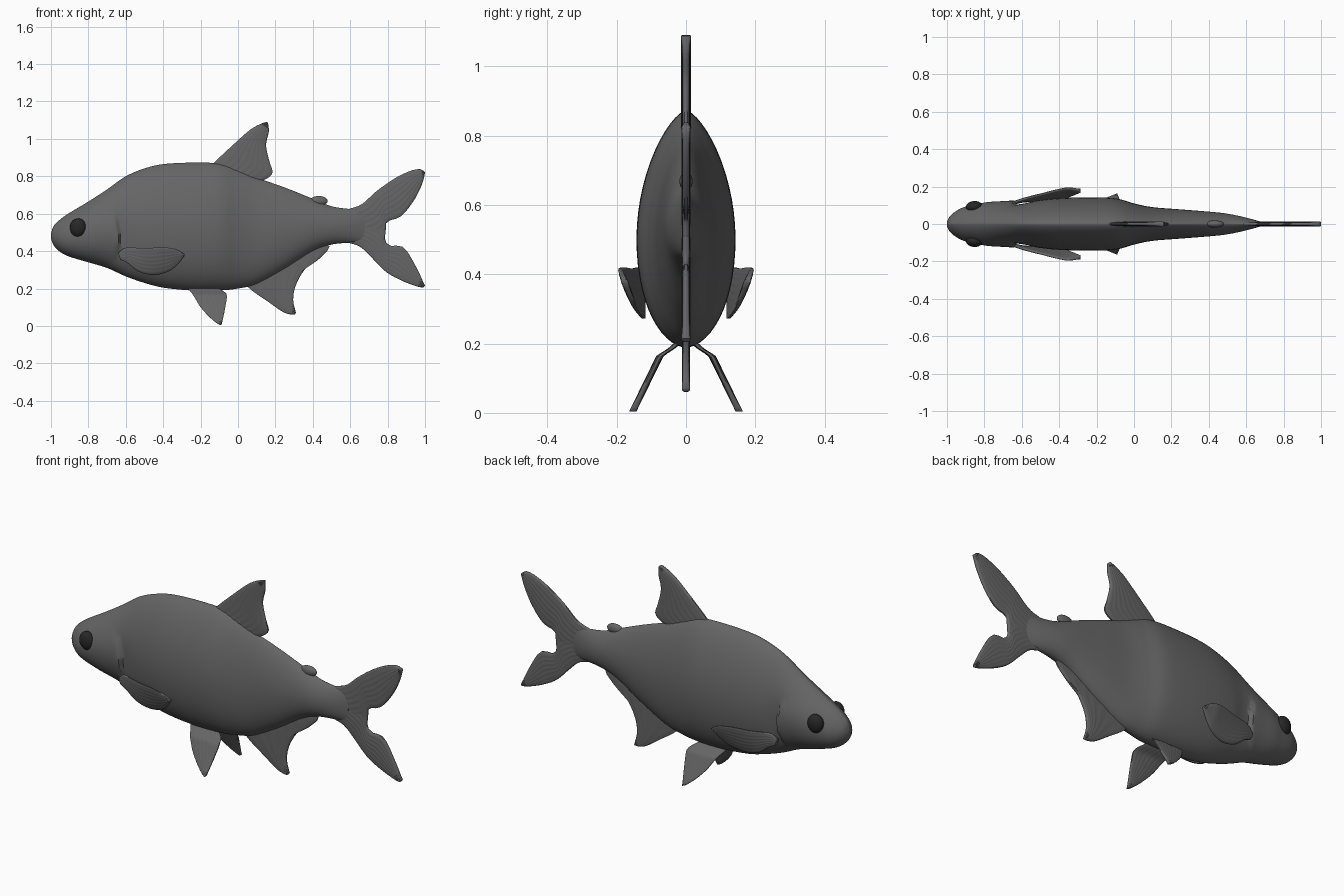
import bpy, bmesh, math
from mathutils import Vector

if "Cube" in bpy.data.objects:
    bpy.data.objects.remove(bpy.data.objects["Cube"], do_unlink=True)


def make_material(name, value):
    m = bpy.data.materials.new(name)
    m.use_nodes = True
    colour = (value, value, value, 1)
    m.diffuse_color = colour
    m.node_tree.nodes["Principled BSDF"].inputs["Base Color"].default_value = colour
    return m


SKIN = make_material("grey skin", 0.13)
EYE = make_material("dark eye", 0.02)


def spline(points, count):
    """Smooth curve through points, resampled evenly by distance."""
    pts = [Vector(p) for p in points]
    pts = [pts[0] * 2 - pts[1]] + pts + [pts[-1] * 2 - pts[-2]]
    dense = []
    for a, b, c, d in zip(pts, pts[1:], pts[2:], pts[3:]):
        for k in range(16):
            t = k / 16
            dense.append(0.5 * (2 * b + (c - a) * t + (2 * a - 5 * b + 4 * c - d) * t ** 2
                                + (3 * b - a - 3 * c + d) * t ** 3))
    dense.append(pts[-2])
    dist = [0]
    for a, b in zip(dense, dense[1:]):
        dist.append(dist[-1] + (b - a).length)
    result, j = [], 0
    for i in range(count):
        goal = dist[-1] * i / (count - 1)
        while j < len(dense) - 2 and dist[j + 1] < goal:
            j += 1
        f = (goal - dist[j]) / max(dist[j + 1] - dist[j], 1e-9)
        result.append(dense[j].lerp(dense[j + 1], f))
    return result


def loft(name, rings, material, angle=50):
    """Closed skin over a row of equal rings of points."""
    bm = bmesh.new()
    rows = [[bm.verts.new(p) for p in ring] for ring in rings]
    n = len(rows[0])
    for r, s in zip(rows, rows[1:]):
        for i in range(n):
            k = (i + 1) % n
            bm.faces.new((r[i], r[k], s[k], s[i]))
    bm.faces.new(rows[0])
    bm.faces.new(rows[-1])
    bmesh.ops.recalc_face_normals(bm, faces=bm.faces)
    mesh = bpy.data.meshes.new(name)
    bm.to_mesh(mesh)
    bm.free()
    obj = bpy.data.objects.new(name, mesh)
    bpy.context.collection.objects.link(obj)
    finish(obj, material, angle)
    return obj


def finish(obj, material, angle=50):
    obj.data.materials.append(material)
    bpy.ops.object.select_all(action="DESELECT")
    obj.select_set(True)
    bpy.context.view_layer.objects.active = obj
    bpy.ops.object.shade_smooth_by_angle(angle=math.radians(angle))


def fin(name, lead, trail, side=lambda x, z: 0, thick=0.013, rays=7, rows=22, cols=28):
    """Thin rayed blade between a leading and a trailing edge in the xz plane."""
    rings = []
    for a, b in zip(spline(lead, rows), spline(trail, rows)):
        front, back = [], []
        for i in range(cols + 1):
            v = i / cols
            p = a.lerp(b, v)
            ripple = 1 + 0.1 * math.sin(v * rays * math.tau)
            t = 0.004 + (thick - 0.004) * max(math.sin(math.pi * v), 0) ** 0.4 * ripple
            y = side(p.x, p.y)
            front.append((p.x, y - t, p.y))
            back.append((p.x, y + t, p.y))
        rings.append(front + back[::-1])
    return loft(name, rings, SKIN, 60)


# Body: x, belly height, back height, half width
stations = [
    (-1, .465, .495, .012), (-.985, .43, .535, .04), (-.95, .395, .57, .07),
    (-.9, .37, .605, .093), (-.8, .34, .665, .112), (-.7, .31, .73, .112),
    (-.6, .265, .80, .112), (-.5, .23, .842, .128), (-.4, .205, .865, .138),
    (-.25, .19, .873, .143), (-.1, .19, .868, .137), (0, .2, .835, .11),
    (.1, .225, .793, .09), (.25, .305, .74, .078), (.4, .40, .68, .066),
    (.5, .435, .64, .055), (.6, .445, .625, .034), (.68, .45, .62, .012)]
rings = []
for x, low, high, width in spline([Vector(s) for s in stations], 130):
    ring = []
    for i in range(56):
        a = math.tau * i / 56
        up = math.sin(a)
        z = (low + high) / 2 + (high - low) / 2 * (up - 0.09 * (1 - up * up))
        across = math.copysign(abs(math.cos(a)) ** (1.35 if up > 0 else 1.1), math.cos(a))
        # Gill cover: swells towards its curved rim, then steps down
        ahead = -.632 - 2.4 * (z - .47) ** 2 - x
        swell = 0
        if abs(z - .48) < .15:
            fade = math.cos((z - .48) / .15 * math.pi / 2)
            swell = fade * (.016 * max(0, 1 - ahead / .2) if ahead > 0
                            else -.008 * max(0, 1 + ahead / .1))
        ring.append((x, across * (width + swell), z))
    rings.append(ring)
loft("body", rings, SKIN, 60)

# Upright fins
fin("dorsal_fin",
    [(-.15, .85), (-.1, .90), (-.03, .965), (.06, 1.045), (.12, 1.08), (.152, 1.09)],
    [(.1, .77), (.15, .785), (.185, .82), (.168, .88), (.15, .965), (.165, 1.04), (.16, 1.088)],
    rays=8)
fin("anal_fin",
    [(.03, .23), (.08, .185), (.16, .13), (.24, .075), (.29, .06), (.305, .062)],
    [(.42, .44), (.49, .425), (.43, .355), (.36, .305), (.31, .22), (.295, .14), (.31, .07)],
    thick=.011)
fin("tail_upper_lobe",
    [(.58, .622), (.66, .65), (.74, .72), (.84, .79), (.93, .832), (.98, .838), (.995, .828)],
    [(.58, .47), (.7, .46), (.785, .49), (.795, .555), (.87, .585), (.94, .67), (.985, .76), (1, .82)],
    thick=.012)
fin("tail_lower_lobe",
    [(.58, .447), (.65, .425), (.71, .37), (.79, .29), (.88, .24), (.96, .21), (.99, .205)],
    [(.58, .57), (.7, .57), (.785, .53), (.785, .465), (.81, .43), (.885, .42), (.95, .32), (1, .215)],
    thick=.012)

# Small fleshy fin behind the dorsal fin
bpy.ops.mesh.primitive_uv_sphere_add(segments=24, ring_count=14, location=(.432, 0, .668))
adipose = bpy.context.object
adipose.name = "adipose_fin"
adipose.scale = (.047, .019, .027)
finish(adipose, SKIN)


def pelvic_spread(x, z):
    drop = max(0, .205 - z)
    return .02 + .045 * min(1, drop / .04) + .49 * max(0, drop - .02)


def pectoral_spread(x, z):
    reach = min(1, max(0, (x + .66) / .3))
    lift = min(1, max(0, (z - .27) / .15))
    return .105 + .022 * reach + .065 * lift ** .8 * reach ** .7


# Paired fins and eyes
for label, s in (("left", 1), ("right", -1)):
    fin(label + "_pelvic_fin",
        [(-.28, .215), (-.24, .165), (-.2, .1), (-.15, .045), (-.11, .012), (-.092, .004)],
        [(-.12, .21), (-.085, .19), (-.06, .165), (-.068, .1), (-.08, .04), (-.088, .006)],
        lambda x, z: s * pelvic_spread(x, z), thick=.01)
    fin(label + "_pectoral_fin",
        [(-.64, .39), (-.6, .418), (-.5, .416), (-.4, .42), (-.33, .41), (-.285, .385)],
        [(-.63, .355), (-.59, .335), (-.53, .29), (-.45, .272), (-.37, .292), (-.32, .33), (-.285, .375)],
        lambda x, z: s * pectoral_spread(x, z), thick=.01)
    bpy.ops.mesh.primitive_uv_sphere_add(segments=28, ring_count=16, location=(-.855, s * .092, .525))
    eye = bpy.context.object
    eye.name = label + "_eye"
    eye.scale = (.044, .031, .05)
    eye.rotation_euler.z = s * .12
    finish(eye, EYE)
